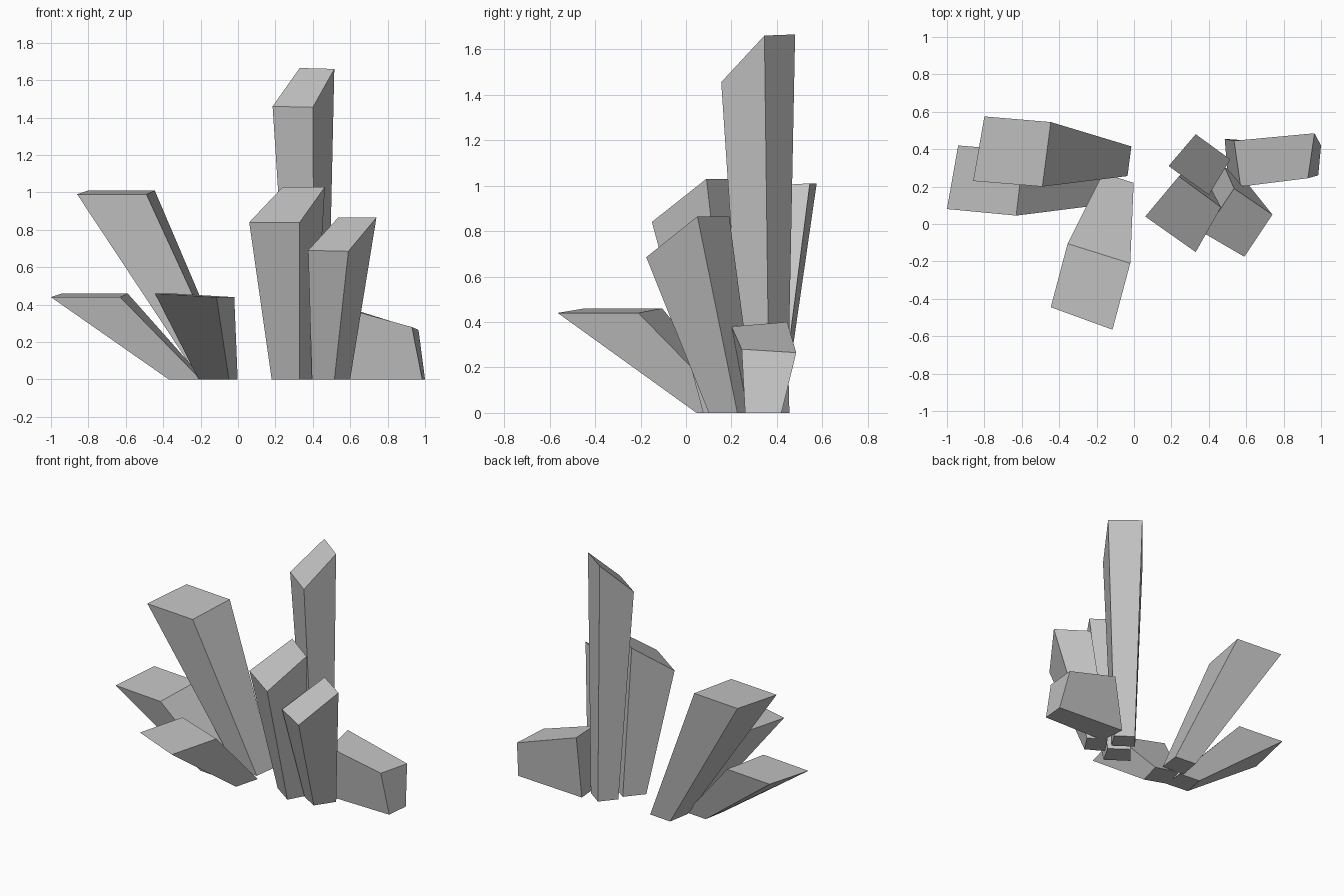
import bpy
import bmesh
from mathutils import Vector

default_cube = bpy.data.objects.get("Cube")
if default_cube:
    bpy.data.objects.remove(default_cube, do_unlink=True)

# Single stone colour
stone = bpy.data.materials.new("grey_crystal")
stone.use_nodes = True
grey = (0.55, 0.55, 0.55, 1)
stone.diffuse_color = grey
stone.node_tree.nodes["Principled BSDF"].inputs["Base Color"].default_value = grey


def prism(name, base, tip):
    """Closed four-sided shard between a base quad and a tip quad."""
    bm = bmesh.new()
    low = [bm.verts.new(p) for p in base]
    high = [bm.verts.new(p) for p in tip]
    bm.faces.new(reversed(low))
    bm.faces.new(high)
    for i in range(len(low)):
        j = (i + 1) % len(low)
        bm.faces.new((low[i], low[j], high[j], high[i]))
    bmesh.ops.recalc_face_normals(bm, faces=bm.faces)
    mesh = bpy.data.meshes.new(name)
    bm.to_mesh(mesh)
    bm.free()
    mesh.materials.append(stone)
    obj = bpy.data.objects.new(name, mesh)
    bpy.context.collection.objects.link(obj)
    return obj


def crystal(name, foot, taper, tip):
    """Shard whose base is a shrunken copy of its tip, starting at the foot corner."""
    tip = [Vector(p) for p in tip]
    start = Vector((foot[0], foot[1], 0))
    base = []
    for point in tip:
        offset = (point - tip[0]) * taper
        offset.z = 0
        base.append(start + offset)
    return prism(name, base, tip)


# Leaning shards of the right-hand cluster
crystal("tall_leaning_crystal", (-.205, .27), .46,
        [(-.86, .23, .99), (-.49, .2, .99), (-.445, .545, 1.01), (-.8, .575, 1.01)])
crystal("low_side_crystal", (-.37, .115), .46,
        [(-1, .08, .44), (-.63, .045, .44), (-.59, .39, .46), (-.94, .42, .46)])
crystal("low_front_crystal", (-.21, .105), .49,
        [(-.445, -.445, .46), (-.115, -.565, .44), (-.02, -.21, .44), (-.355, -.105, .46)])

# Upright shards of the left-hand cluster
crystal("tallest_crystal", (.28, .345), .6,
        [(.185, .31, 1.46), (.4, .155, 1.455), (.515, .345, 1.66), (.33, .48, 1.665)])
crystal("middle_crystal", (.18, .18), .55,
        [(.06, .04, .84), (.33, -.15, .84), (.465, .09, 1.03), (.24, .255, 1.03)])
crystal("front_crystal", (.395, .17), .56,
        [(.375, -.05, .69), (.59, -.175, .685), (.74, .05, .865), (.535, .19, .865)])

# Short block lying on the ground
prism("fallen_crystal",
      [(.5, .27, 0), (.985, .26, 0), (1, .42, 0), (.485, .455, 0)],
      [(.57, .2, .38), (.93, .245, .28), (.965, .485, .265), (.535, .445, .4)])
